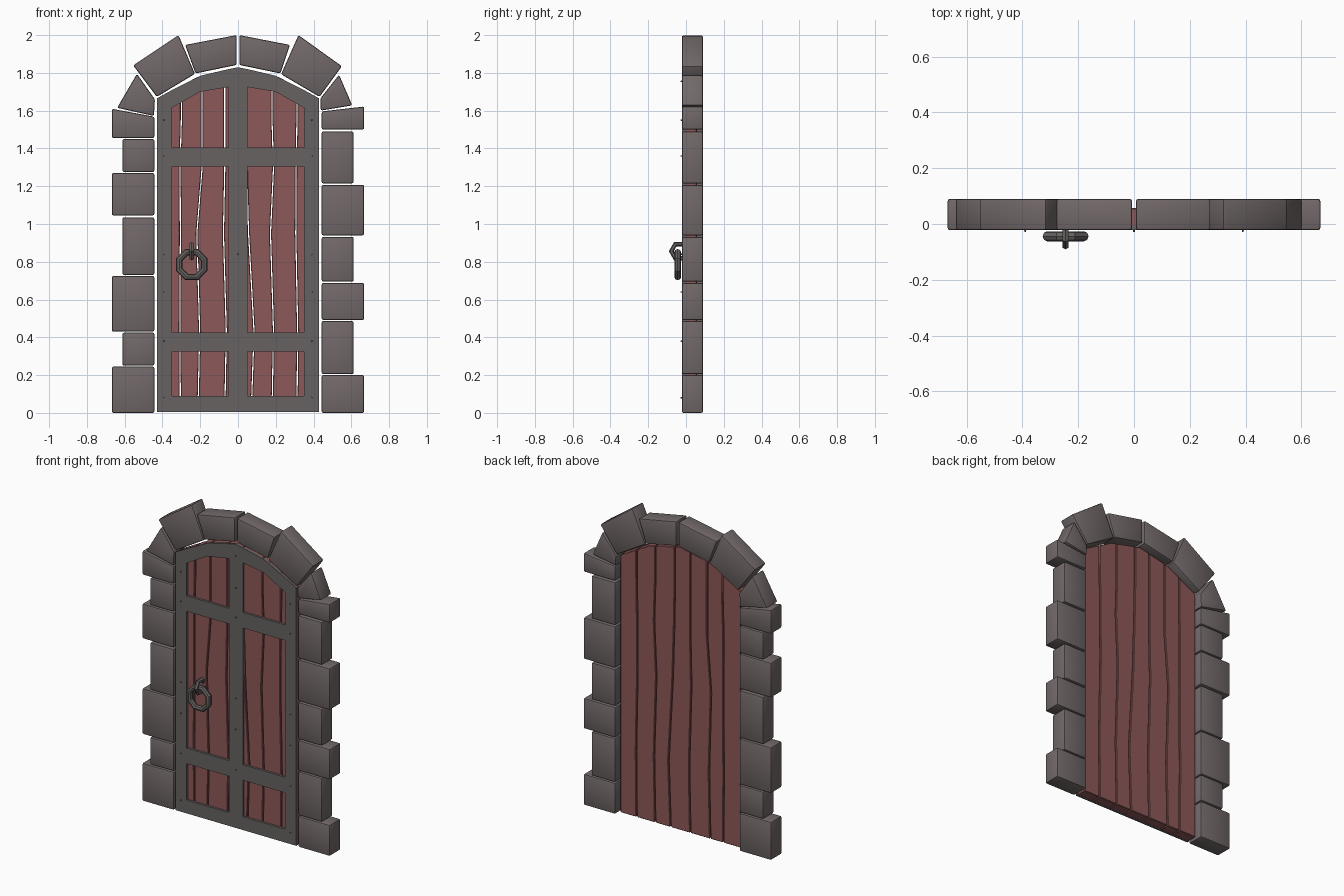
import bpy, bmesh, math
from mathutils import Matrix, Vector

if "Cube" in bpy.data.objects:
    bpy.data.objects.remove(bpy.data.objects["Cube"])


def material(name, rgb):
    m = bpy.data.materials.new(name)
    m.diffuse_color = (*rgb, 1)
    m.use_nodes = True
    m.node_tree.nodes["Principled BSDF"].inputs["Base Color"].default_value = m.diffuse_color
    return m


STONE = material("grey stone", (0.17, 0.141, 0.141))
WOOD = material("red wood", (0.27, 0.098, 0.098))
IRON = material("dark iron", (0.135, 0.124, 0.122))


def finish(bm, name, mat, bevel=0, segments=2):
    bmesh.ops.recalc_face_normals(bm, faces=bm.faces)
    if bevel:
        bmesh.ops.bevel(bm, geom=bm.edges[:], offset=bevel, segments=segments,
                        profile=0.5, affect='EDGES', clamp_overlap=True)
    me = bpy.data.meshes.new(name)
    bm.to_mesh(me)
    bm.free()
    me.materials.append(mat)
    ob = bpy.data.objects.new(name, me)
    bpy.context.collection.objects.link(ob)
    bpy.ops.object.select_all(action='DESELECT')
    ob.select_set(True)
    bpy.context.view_layer.objects.active = ob
    bpy.ops.object.shade_smooth_by_angle(angle=math.radians(35))
    return ob


def extrude_faces(bm, depth):
    geo = bmesh.ops.extrude_face_region(bm, geom=bm.faces[:])["geom"]
    verts = [v for v in geo if isinstance(v, bmesh.types.BMVert)]
    bmesh.ops.translate(bm, verts=verts, vec=(0, depth, 0))


def slab(name, pts, y0, y1, mat, bevel, segments=2):
    """Outline in x,z pushed back from y0 to y1."""
    bm = bmesh.new()
    bm.faces.new([bm.verts.new((x, y0, z)) for x, z in pts])
    extrude_faces(bm, y1 - y0)
    return finish(bm, name, mat, bevel, segments)


def interp(table, t):
    for (a, va), (b, vb) in zip(table, table[1:]):
        if t <= b:
            return va + (vb - va) * (t - a) / (b - a)
    return table[-1][1]


def outer_top(x):
    return interp([(0, 1.83), (0.05, 1.82), (0.22, 1.78), (0.43, 1.665)], abs(x))


def inner_top(x):
    return interp([(0, 1.735), (0.05, 1.725), (0.2, 1.70), (0.35, 1.615), (0.43, 1.57)], abs(x))


FRONT, BACK = -0.022, 0.09

# Side stones: (bottom, top) pairs, alternating wide and narrow
columns = {
    -1: [(0, .245), (.25, .425), (.43, .725), (.73, 1.035), (1.045, 1.27), (1.275, 1.45), (1.455, 1.61)],
    1: [(0, .2), (.205, .487), (.492, .688), (.695, .932), (.94, 1.207), (1.215, 1.49), (1.5, 1.622)],
}
for side, rows in columns.items():
    for i, (z0, z1) in enumerate(rows):
        out = 0.668 if i % 2 == 0 else 0.612
        inner_z = z1 if i < 6 else z1 - (0.042 if side < 0 else 0.026)
        pts = [(side * .443, z0), (side * out, z0), (side * out, z1), (side * .443, inner_z)]
        slab("side_stone", pts, FRONT, BACK, STONE, 0.009)

# Arch stones
arch = [
    [(-.64, 1.615), (-.535, 1.795), (-.44, 1.66), (-.445, 1.572)],
    [(-.555, 1.84), (-.315, 2.0), (-.228, 1.795), (-.43, 1.673)],
    [(-.28, 1.948), (-.007, 2.0), (-.007, 1.842), (-.225, 1.797)],
    [(.007, 2.0), (.275, 1.948), (.225, 1.797), (.007, 1.842)],
    [(.32, 2.0), (.55, 1.835), (.432, 1.673), (.228, 1.793)],
    [(.535, 1.79), (.605, 1.628), (.438, 1.6), (.436, 1.665)],
]
for pts in arch:
    slab("arch_stone", pts, FRONT, BACK, STONE, 0.009)

# Wooden planks with wandering seams, tops following the arch
levels = [0.005, 0.43, 0.95, 1.3, 1.55]
seams = [
    [-.43] * 5,
    [-.305, -.308, -.305, -.307, -.300],
    [-.212, -.203, -.218, -.190, -.190],
    [-.070, -.062, -.077, -.070, -.070],
    [.070, .085, .056, .045, .040],
    [.180, .188, .172, .188, .180],
    [.312, .316, .306, .308, .312],
    [.43] * 5,
]
GAP = 0.003
for a, b in zip(seams, seams[1:]):
    pts = [(x + GAP, z) for x, z in zip(a, levels)]
    xa, xb = a[-1] + GAP, b[-1] - GAP
    mids = [x for x in (-.22, 0, .22) if xa < x < xb]
    pts += [(x, outer_top(x) - 0.004) for x in [xa] + mids + [xb]]
    pts += [(x - GAP, z) for x, z in reversed(list(zip(b, levels)))]
    slab("door_plank", pts, -0.008, 0.057, WOOD, 0.003, 1)

# Iron frame: a grid of cells with six panel openings left out
xs = [-.43, -.35, -.2, -.05, 0, .05, .2, .35, .43]
zs = [0.005, .09, .325, .425, 1.305, 1.405]
bm = bmesh.new()
grid = [[bm.verts.new((x, FRONT, z)) for z in zs + [inner_top(x), outer_top(x)]] for x in xs]
for i in range(len(xs) - 1):
    for j in range(len(zs) + 1):
        if i in (1, 2, 5, 6) and j in (1, 3, 5):
            continue
        bm.faces.new((grid[i][j], grid[i + 1][j], grid[i + 1][j + 1], grid[i][j + 1]))
extrude_faces(bm, 0.016)
finish(bm, "door_frame", IRON)

# Tiny rivets on the frame
bm = bmesh.new()
spots = [(0, z) for z in (.38, .64, .84, 1.36, 1.55, 1.755)]
spots += [(s * .39, z) for s in (-1, 1) for z in (.08, .38, .64, .84, 1.36, 1.55)]
for x, z in spots:
    bmesh.ops.create_cone(bm, cap_ends=True, segments=6, radius1=0.004, radius2=0.003, depth=0.01,
                          matrix=Matrix.Translation((x, FRONT - 0.002, z)) @ Matrix.Rotation(math.pi / 2, 4, 'X'))
finish(bm, "rivets", IRON)


def torus(name, centre, axis, major, minor, n, m, offset):
    """Low-poly ring around the x or y axis."""
    bm = bmesh.new()
    rings = []
    for i in range(n):
        a = offset + 2 * math.pi * i / n
        ring = []
        for j in range(m):
            t = 2 * math.pi * j / m
            r, w = major + minor * math.cos(t), minor * math.sin(t)
            u, v = r * math.cos(a), r * math.sin(a)
            p = (u, w, v) if axis == 'Y' else (w, u, v)
            ring.append(bm.verts.new(Vector(p) + Vector(centre)))
        rings.append(ring)
    for i in range(n):
        for j in range(m):
            p, q, k = rings[i], rings[(i + 1) % n], (j + 1) % m
            bm.faces.new((p[j], q[j], q[k], p[k]))
    return finish(bm, name, IRON)


# Ring handle and the staple that holds it
torus("handle_ring", (-.245, -.044, .785), 'Y', .071, .018, 8, 8, math.pi / 8)
torus("handle_staple", (-.245, -.035, .856), 'X', .043, .013, 6, 6, math.pi)
